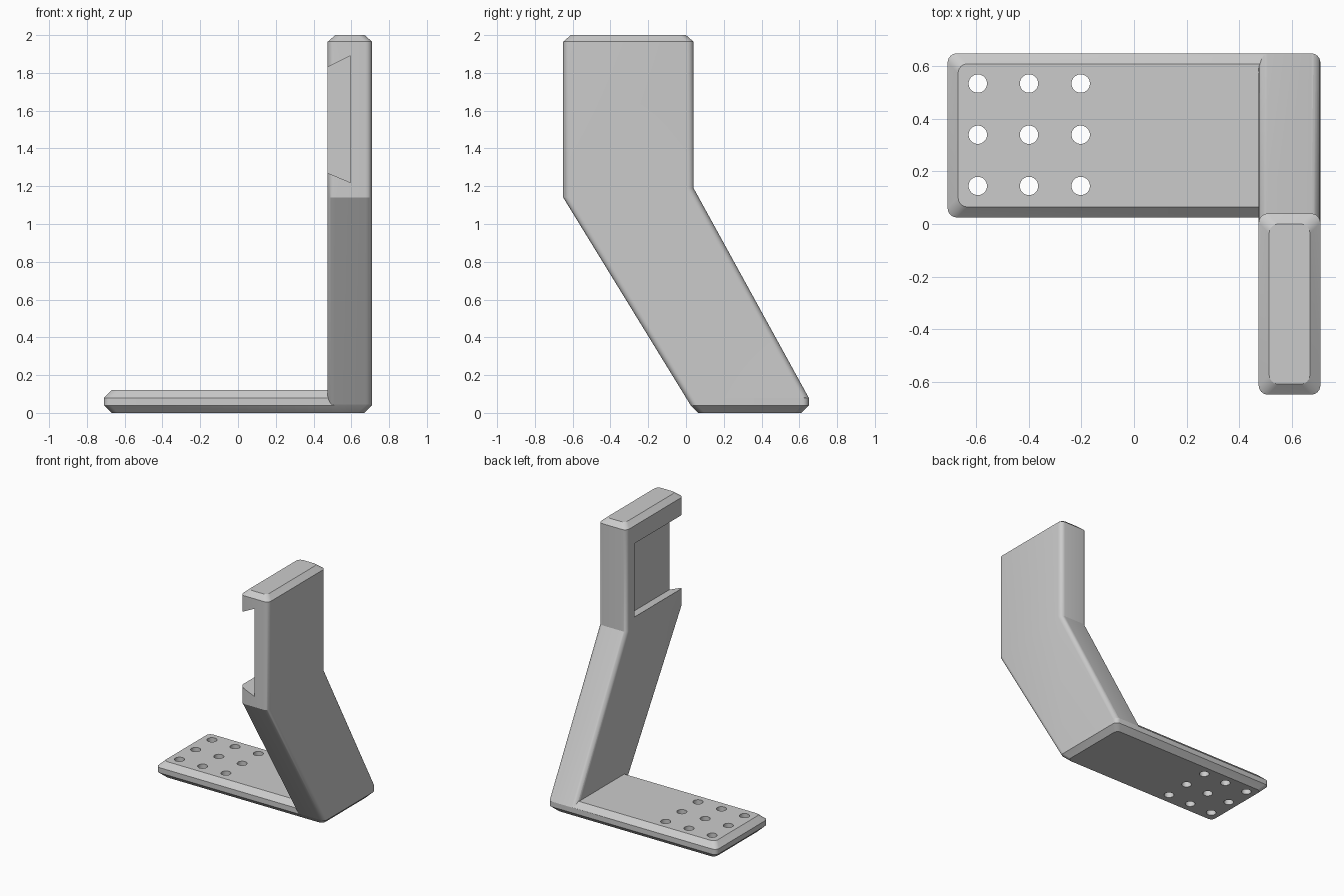
import bpy, bmesh, math

if "Cube" in bpy.data.objects:
    bpy.data.objects.remove(bpy.data.objects["Cube"])

X0, X1 = 0.475, 0.71      # thickness of the upright
CH, R = 0.04, 0.035       # chamfer and corner radius


def finish(name, bm):
    bmesh.ops.recalc_face_normals(bm, faces=bm.faces)
    me = bpy.data.meshes.new(name)
    bm.to_mesh(me)
    bm.free()
    ob = bpy.data.objects.new(name, me)
    bpy.context.collection.objects.link(ob)
    return ob


def loft(name, sections, seg=6):
    """Skin rounded rectangles: (x0, x1, y0, y1, z at y0, z at y1)."""
    bm = bmesh.new()
    rings = []
    for x0, x1, y0, y1, z0, z1 in sections:
        ring = []
        corners = [(x1 - R, y1 - R), (x0 + R, y1 - R), (x0 + R, y0 + R), (x1 - R, y0 + R)]
        for k, (cx, cy) in enumerate(corners):
            for i in range(seg + 1):
                a = math.pi / 2 * (k + i / seg)
                x, y = cx + R * math.cos(a), cy + R * math.sin(a)
                z = z0 + (z1 - z0) * (y - y0) / (y1 - y0)
                ring.append(bm.verts.new((x, y, z)))
        rings.append(ring)
    n = len(rings[0])
    for a, b in zip(rings, rings[1:]):
        for i in range(n):
            j = (i + 1) % n
            bm.faces.new((a[i], a[j], b[j], b[i]))
    bm.faces.new(rings[0])
    bm.faces.new(rings[-1])
    return finish(name, bm)


def boolean(target, other, op):
    m = target.modifiers.new(op.lower(), 'BOOLEAN')
    m.operation, m.solver, m.object = op, 'EXACT', other
    bpy.context.view_layer.objects.active = target
    bpy.ops.object.modifier_apply(modifier=m.name)
    bpy.data.objects.remove(other)


# Base plate with chamfered rims
def plate(i, z):
    return (-0.71 + i, 0.71 - i, 0.025 + i, 0.65 - i, z, z)


bracket = loft("angled_bracket", [plate(CH, 0), plate(0, 0.04), plate(0, 0.08), plate(CH, 0.12)])

# Leaning upright that straightens towards the top
upright = loft("upright", [
    (X0 + CH, X1 - CH, 0.025 + CH, 0.65 - CH, 0, 0),
    (X0, X1, 0.025, 0.65, 0.04, 0.04),
    (X0, X1, 0.02, 0.65, 0.048, 0.08),
    (X0, X1, -0.65, 0.04, 1.14, 1.19),
    (X0, X1, -0.65, 0.04, 1.965, 1.965),
    (X0 + CH, X1 - CH, -0.65 + CH, 0.04 - CH, 2, 2)])

# Dovetail slot, open at the front and closed at the back
bm = bmesh.new()
profile = [(0.375, 1.312), (0.595, 1.22), (0.595, 1.89), (0.375, 1.78)]
f = bm.faces.new([bm.verts.new((x, -0.8, z)) for x, z in profile])
ext = bmesh.ops.extrude_face_region(bm, geom=[f])
bmesh.ops.translate(bm, vec=(0, 0.74, 0), verts=[v for v in ext["geom"] if isinstance(v, bmesh.types.BMVert)])
boolean(upright, finish("slot_cutter", bm), 'DIFFERENCE')

boolean(bracket, upright, 'UNION')

# Grid of screw holes
for x in (-0.595, -0.4, -0.203):
    for y in (0.145, 0.34, 0.535):
        bpy.ops.mesh.primitive_cylinder_add(vertices=32, radius=0.035, depth=0.4, location=(x, y, 0.06))
        boolean(bracket, bpy.context.object, 'DIFFERENCE')

bpy.ops.object.select_all(action='DESELECT')
bracket.select_set(True)
bpy.context.view_layer.objects.active = bracket
bpy.ops.object.shade_smooth_by_angle(angle=math.radians(25))
